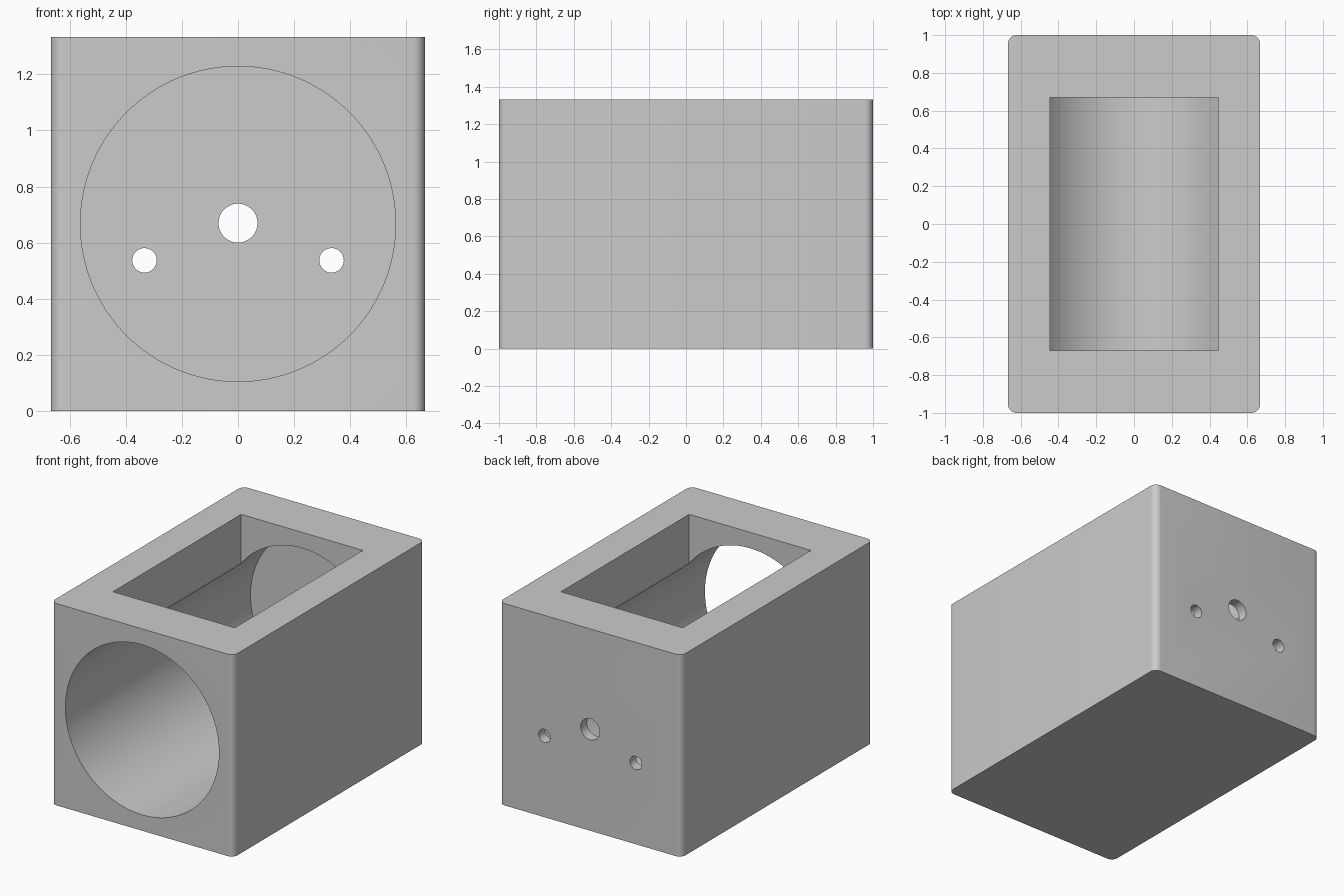
import bpy, bmesh, math

if "Cube" in bpy.data.objects:
    bpy.data.objects.remove(bpy.data.objects["Cube"])

W, L, H = 1.3333, 2.0, 1.3333     # outer block size
R = 0.0444                        # rounding of the upright edges
MID = H / 2                       # height of the bore axis

grey = bpy.data.materials.new("plain grey")
grey.diffuse_color = (0.6, 0.6, 0.6, 1)
grey.use_nodes = True
grey.node_tree.nodes["Principled BSDF"].inputs["Base Color"].default_value = grey.diffuse_color


def box(name, size, centre):
    bm = bmesh.new()
    bmesh.ops.create_cube(bm, size=1)
    bmesh.ops.scale(bm, vec=size, verts=bm.verts)
    bmesh.ops.translate(bm, vec=centre, verts=bm.verts)
    me = bpy.data.meshes.new(name)
    bm.to_mesh(me)
    bm.free()
    me.materials.append(grey)
    ob = bpy.data.objects.new(name, me)
    bpy.context.collection.objects.link(ob)
    return ob


def rod(name, radius, x, z, y0, y1, sides):
    bpy.ops.mesh.primitive_cylinder_add(
        vertices=sides, radius=radius, depth=y1 - y0,
        location=(x, (y0 + y1) / 2, z), rotation=(math.pi / 2, 0, 0))
    ob = bpy.context.object
    ob.name = name
    ob.data.materials.append(grey)
    return ob


# Block with rounded upright edges
housing = box("housing", (W, L, H), (0, 0, MID))
bm = bmesh.new()
bm.from_mesh(housing.data)
upright = [e for e in bm.edges
           if abs(e.verts[0].co.z - e.verts[1].co.z) > 0.5]
bmesh.ops.bevel(bm, geom=upright, offset=R, segments=8, profile=0.5,
                affect='EDGES')
bm.to_mesh(housing.data)
bm.free()

# Blind bore from the front, top window, and three holes in the thin back wall
cutters = [
    rod("bore_cutter", 0.5615, 0, MID, -1.2, 0.933, 128),
    box("window_cutter", (0.89, 1.338, 1.0), (0, 0, MID + 0.5)),
    rod("shaft_hole_cutter", 0.0694, 0, MID + 0.003, 0.8, 1.2, 48),
]
for side in (-1, 1):
    cutters.append(rod("screw_hole_cutter", 0.0437, side * 0.3333, 0.537,
                       0.8, 1.2, 32))

bpy.context.view_layer.objects.active = housing
for c in cutters:
    mod = housing.modifiers.new(c.name, 'BOOLEAN')
    mod.operation = 'DIFFERENCE'
    mod.solver = 'EXACT'
    mod.object = c
    bpy.ops.object.modifier_apply(modifier=mod.name)
    bpy.data.objects.remove(c)

# Smooth the curved faces, keep the edges sharp
bpy.ops.object.select_all(action='DESELECT')
housing.select_set(True)
bpy.ops.object.shade_smooth_by_angle(angle=math.radians(30))
